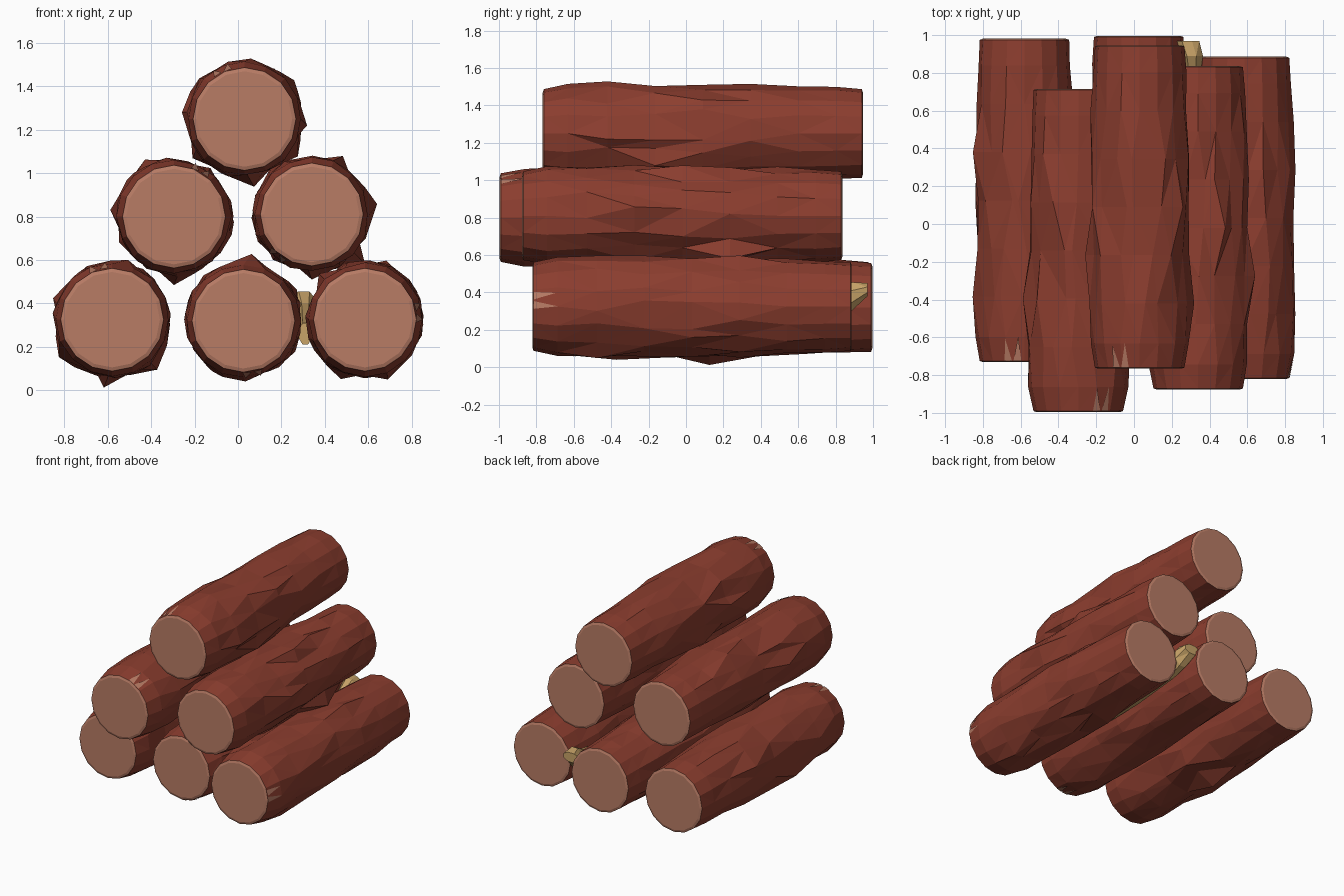
import bpy, bmesh, random
from math import sin, cos, radians, pi

if "Cube" in bpy.data.objects:
    bpy.data.objects.remove(bpy.data.objects["Cube"])


def material(name, rgb):
    m = bpy.data.materials.new(name)
    m.diffuse_color = (*rgb, 1)
    m.use_nodes = True
    m.node_tree.nodes["Principled BSDF"].inputs["Base Color"].default_value = m.diffuse_color
    return m


BARK = material("bark", (0.26, 0.047, 0.028))
CUT = material("cut_wood", (0.48, 0.20, 0.13))
HANDLE = material("pale_wood", (0.58, 0.37, 0.14))
SIDES = 16


def finish(bm, name, mats):
    bmesh.ops.triangulate(bm, faces=[f for f in bm.faces if len(f.verts) == 4])
    mesh = bpy.data.meshes.new(name)
    bm.to_mesh(mesh)
    bm.free()
    for m in mats:
        mesh.materials.append(m)
    ob = bpy.data.objects.new(name, mesh)
    bpy.context.collection.objects.link(ob)


def bridge(bm, a, b, mat=0):
    n = len(a)
    for i in range(n):
        f = bm.faces.new((a[i], a[(i + 1) % n], b[(i + 1) % n], b[i]))
        f.material_index = mat


def log(name, x, z, y0, y1, notch, bumps, seed):
    rnd = random.Random(seed)
    bm = bmesh.new()
    # bark profile along the length: fraction, radius, roughness
    prof = [(0, .237, 0), (.075, .262, .005), (.2, .264, .012), (.35, .262, .014),
            (.5, .266, .014), (.65, .26, .014), (.8, .253, .01), (.92, .245, .005), (1, .237, 0)]
    radii = [[r + rnd.uniform(-j, j) for _ in range(SIDES)] for _, r, j in prof]
    angs = [[2 * pi * (i + (.4 * rnd.uniform(-1, 1) if j > .01 else 0)) / SIDES
             for i in range(SIDES)] for _, r, j in prof]
    # knots that stick out of the bark
    for ang, rad in bumps:
        k, i = rnd.randint(2, 5), round(ang / 360 * SIDES) % SIDES
        radii[k][i], angs[k][i] = rad, radians(ang)
    rings = [[bm.verts.new((x + r * cos(a), y0 + (y1 - y0) * t, z + r * sin(a)))
              for r, a in zip(radii[k], angs[k])] for k, (t, _, _) in enumerate(prof)]
    for a, b in zip(rings, rings[1:]):
        bridge(bm, a, b)
    # bevelled cut ends
    for ring, y, d in ((rings[0], y0, -1), (rings[-1], y1, 1)):
        inner = [bm.verts.new((x + .22 * cos(2 * pi * i / SIDES), y + d * .006,
                               z + .22 * sin(2 * pi * i / SIDES))) for i in range(SIDES)]
        bridge(bm, ring, inner, 1)
        bm.faces.new(inner).material_index = 1
    bmesh.ops.recalc_face_normals(bm, faces=bm.faces)
    # pale splits in the bark at the front end
    for off, length in ((-6, .13), (6, .12)):
        pts = []
        for da, dy, r in ((-5, 0, .239), (off * .3, length, .266), (5, 0, .239)):
            a = radians(notch + off + da)
            pts.append(bm.verts.new((x + r * cos(a), y0 + dy, z + r * sin(a))))
        bm.faces.new(pts).material_index = 1
    finish(bm, name, [BARK, CUT])


# log pile: three, two, one
log("log_bottom_left", -.58, .325, -.725, .975, 105,
    [(263, .315), (160, .29), (215, .30), (312, .31), (75, .285)], 1)
log("log_bottom_middle", .025, .32, -.71, .99, 280,
    [(83, .31), (157, .27), (272, .28), (30, .285)], 2)
log("log_bottom_right", .585, .325, -.815, .88, 8,
    [(70, .29), (355, .27), (291, .295), (248, .295), (135, .30)], 3)
log("log_middle_left", -.295, .80, -.99, .71, 60,
    [(270, .315), (117, .295), (174, .295), (205, .28), (53, .28)], 4)
log("log_middle_right", .34, .81, -.87, .83, 230,
    [(62, .305), (9, .305), (317, .335), (270, .30), (200, .275), (130, .29)], 5)
log("log_top", .03, 1.25, -.76, .94, 115,
    [(84, .28), (38, .29), (354, .29), (278, .315), (325, .30), (174, .29), (217, .30), (138, .28)], 6)

# pale handle wedged between two bottom logs: y, x, z, half width, half height
bm = bmesh.new()
stations = [(.97, .28, .415, .065, .035), (.89, .305, .38, .06, .075), (.78, .31, .33, .04, .07),
            (.4, .31, .28, .035, .06), (-.2, .31, .26, .03, .05)]
rings = [[bm.verts.new((x + w * cos(pi * (i + .5) / 4) * 1.08, y,
                        z + h * sin(pi * (i + .5) / 4) * 1.08)) for i in range(8)]
         for y, x, z, w, h in stations]
for a, b in zip(rings, rings[1:]):
    bridge(bm, a, b)
bm.faces.new(rings[0])
bm.faces.new(rings[-1])
bmesh.ops.recalc_face_normals(bm, faces=bm.faces)
finish(bm, "wedged_handle", [HANDLE])
